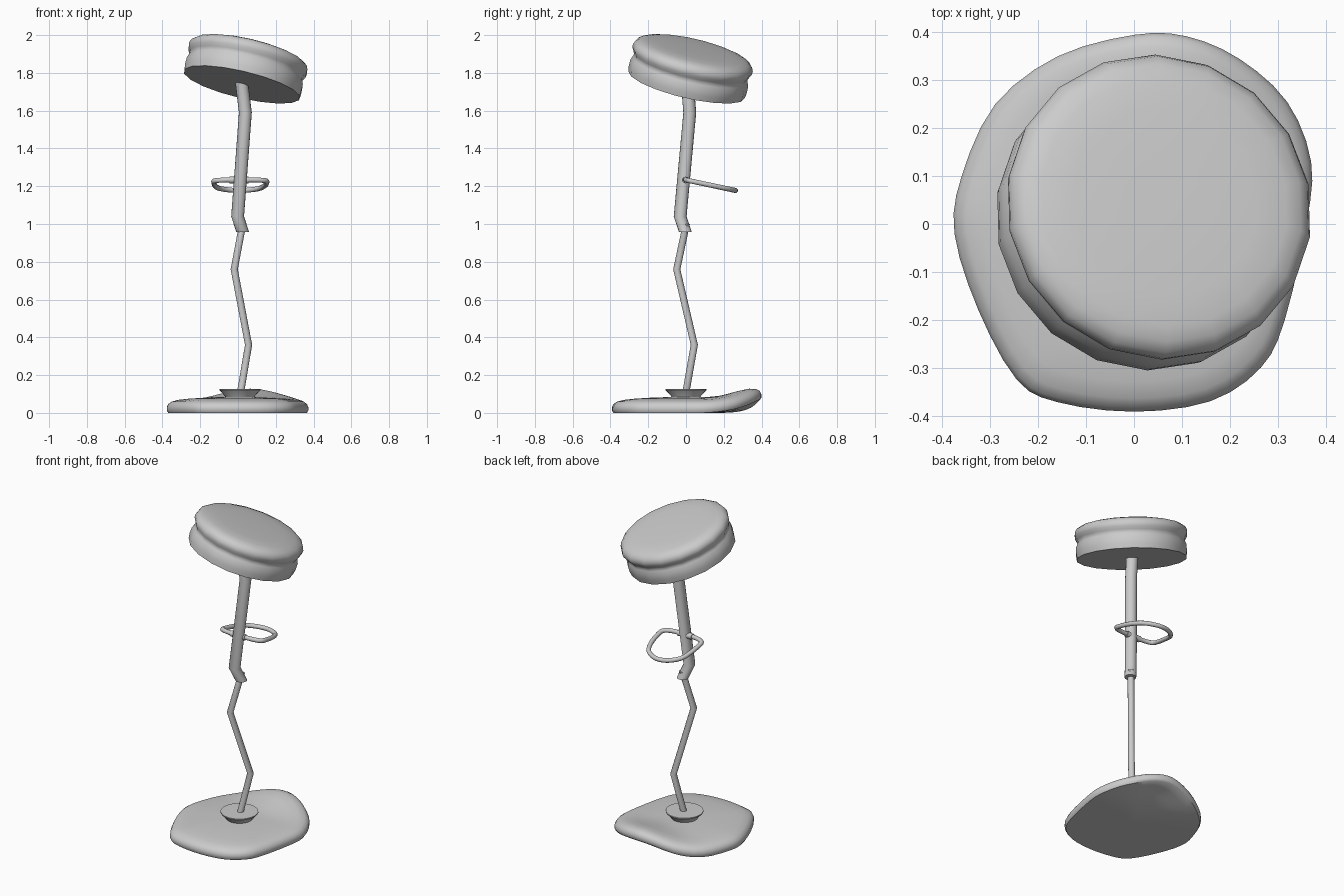
import bpy, bmesh, math
from mathutils import Vector, Matrix

if "Cube" in bpy.data.objects:
    bpy.data.objects.remove(bpy.data.objects["Cube"])


def finish(name, bm, angle=40):
    bmesh.ops.recalc_face_normals(bm, faces=bm.faces)
    me = bpy.data.meshes.new(name)
    bm.to_mesh(me)
    bm.free()
    ob = bpy.data.objects.new(name, me)
    bpy.context.collection.objects.link(ob)
    bpy.ops.object.select_all(action='DESELECT')
    ob.select_set(True)
    bpy.context.view_layer.objects.active = ob
    bpy.ops.object.shade_smooth_by_angle(angle=math.radians(angle))
    return ob


def loft(name, rings, closed=False, angle=40):
    """Skin a list of equally sized rings; cap the ends unless closed."""
    bm = bmesh.new()
    vs = [[bm.verts.new(p) for p in r] for r in rings]
    n = len(vs[0])
    pairs = list(zip(vs, vs[1:])) + ([(vs[-1], vs[0])] if closed else [])
    for a, b in pairs:
        for i in range(n):
            j = (i + 1) % n
            bm.faces.new((a[i], a[j], b[j], b[i]))
    if not closed:
        bm.faces.new(vs[0])
        bm.faces.new(vs[-1])
    return finish(name, bm, angle)


def circle(r, z, n, phase=0.0):
    return [Vector((r * math.cos(phase + math.tau * i / n),
                    r * math.sin(phase + math.tau * i / n), z)) for i in range(n)]


def bent_post(name, path, r, n=16):
    loft(name, [[p + Vector(c) for p in circle(r, 0, n)] for c in path])


def smooth_loop(pts, steps):
    """Closed Catmull-Rom curve through the points."""
    n, out = len(pts), []
    for i in range(n):
        a, b, c, d = (Vector(pts[(i + k) % n]) for k in (-1, 0, 1, 2))
        for s in range(steps):
            t = s / steps
            out.append(0.5 * (2 * b + (c - a) * t + (2 * a - 5 * b + 4 * c - d) * t * t
                              + (3 * b - a - 3 * c + d) * t ** 3))
    return out


# Base: irregular outline, domed top, back edge curling upward
outline = smooth_loop([(.37, .13), (.36, 0), (.315, -.2), (.265, -.3), (.16, -.37), (0, -.392),
                       (-.16, -.372), (-.245, -.325), (-.325, -.18), (-.375, -.02), (-.36, .1),
                       (-.29, .25), (-.16, .35), (0, .395), (.11, .392), (.22, .345),
                       (.32, .255)], 3)


def lift(x, y):
    t = min(1, max(0, (.98 * y + .15 * x - .12) / .29))
    return .07 * t * t * (3 - 2 * t) * math.exp(-((x - .06) / .27) ** 2)


rings = []
for s, z in [(.03, 0), (.4, 0), (.7, 0), (.85, 0), (.98, 0), (1, .012), (1, .03), (.98, .047),
             (.93, .06), (.84, .069), (.7, .075), (.5, .08), (.3, .083), (.03, .085)]:
    rings.append([Vector((p.x * s, p.y * s, z + lift(p.x * s, p.y * s))) for p in outline])
loft("base", rings, angle=50)

# Flared flange where the post meets the base
loft("flange", [[p + Vector((.01, 0, 0)) for p in circle(r, z, 24)]
                for r, z in [(.07, .07), (.08, .09), (.108, .12), (.108, .126)]])

# Thin lower post and thicker upper sleeve, both crooked
bent_post("lower_post", [(.012, -.002, .1), (.056, .044, .36), (-.02, -.049, .76), (.025, .002, 1.0)], .019)
bent_post("upper_sleeve", [(.025, -.003, .957), (-.002, -.031, 1.04), (.039, .02, 1.59), (.018, .006, 1.76)], .034)

# Foot ring: rounded loop sloping down toward the back
loop = [(.015, -.003), (.1, 0), (.147, .02), (.152, .07), (.14, .15), (.105, .22), (.03, .26),
        (-.045, .25), (-.105, .2), (-.123, .13), (-.128, .06), (-.122, .02), (-.07, 0)]
path = smooth_loop([(x, y, 1.233 - .212 * y) for x, y in loop], 3)
rings = []
for i, p in enumerate(path):
    t = (path[(i + 1) % len(path)] - path[i - 1]).normalized()
    side = t.cross(Vector((0, 0, 1))).normalized()
    up = side.cross(t)
    rings.append([p + side * q.x + up * q.y for q in circle(.0135, 0, 10)])
loft("foot_ring", rings, closed=True)

# Collar holding the ring on the post
loft("ring_collar", [[Vector((x, q.x - .003, q.y + 1.233)) for q in circle(.018, 0, 12)]
                     for x in (-.045, .055)])

# Seat: padded disc with a waist, tilted diagonally
tilt = Vector((0, 0, 1)).rotation_difference(Vector((.237, .237, 1))).to_matrix().to_4x4()
place = Matrix.Translation((.02, .003, 1.738)) @ tilt
profile = [(.317, 0), (.321, .03), (.32, .065), (.312, .085), (.308, .098), (.314, .112),
           (.324, .13), (.326, .148), (.318, .168), (.298, .183), (.265, .192), (.2, .197), (.08, .199)]
loft("seat", [[place @ p for p in circle(r, z, 18, math.radians(10))] for r, z in profile], angle=50)
